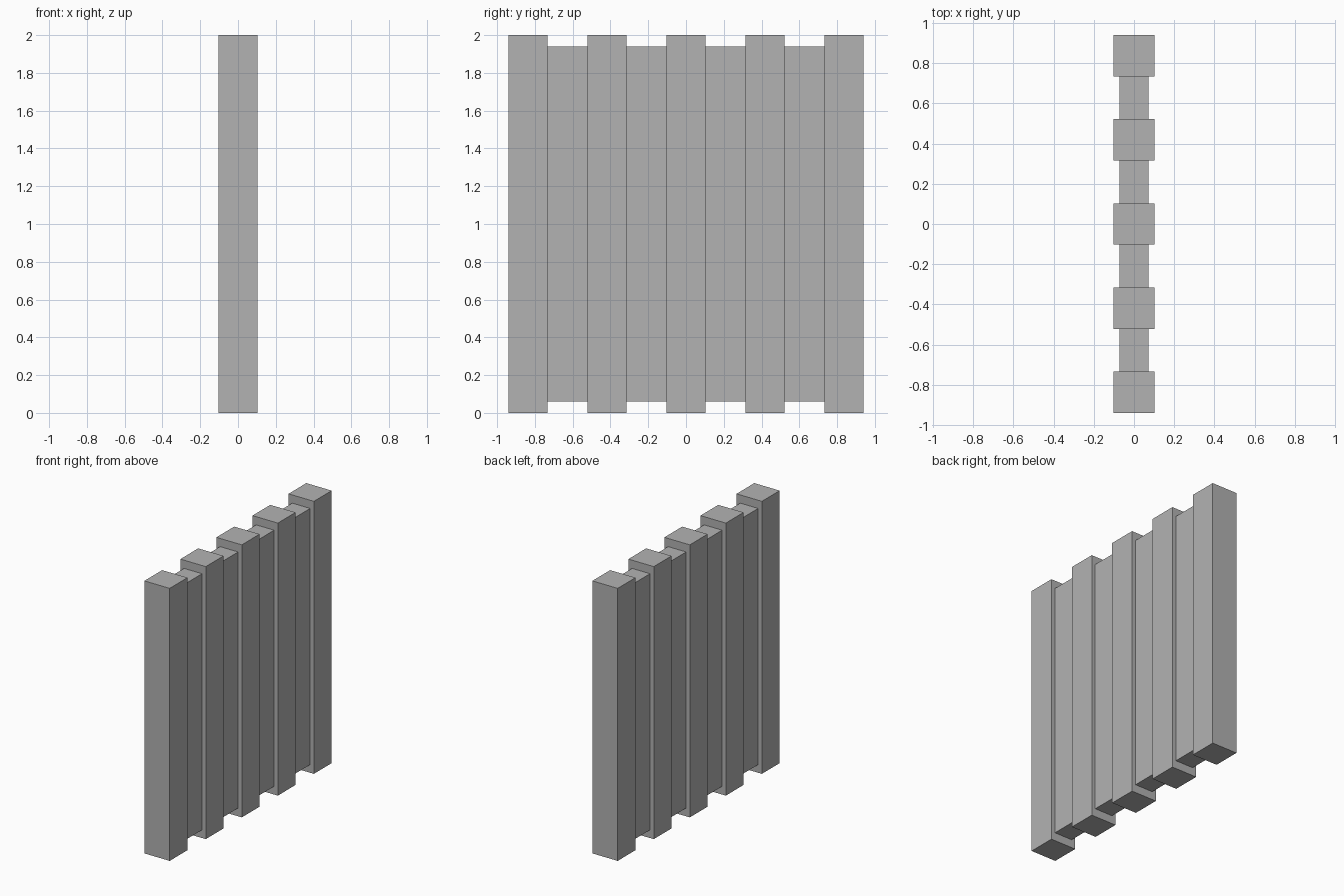
import bpy

if "Cube" in bpy.data.objects:
    bpy.data.objects.remove(bpy.data.objects["Cube"])

# Single plain grey
grey = bpy.data.materials.new("grey")
grey.diffuse_color = (0.448, 0.448, 0.448, 1)
grey.use_nodes = True
grey.node_tree.nodes["Principled BSDF"].inputs["Base Color"].default_value = grey.diffuse_color

HEIGHT = 2.0
POST = 0.206        # square post width
PITCH = 0.418       # post spacing
GAP = PITCH - POST  # panel length between posts


def box(name, size, centre):
    bpy.ops.mesh.primitive_cube_add(size=1, location=centre)
    ob = bpy.context.object
    ob.name = name
    ob.scale = size
    bpy.ops.object.transform_apply(location=False, rotation=False, scale=True)
    ob.data.materials.append(grey)


# Five tall square posts
for i in range(5):
    box(f"post_{i + 1}", (POST, POST, HEIGHT), (0, (i - 2) * PITCH, HEIGHT / 2))

# Four thinner, shorter panels between the posts
for i in range(4):
    box(f"panel_{i + 1}", (0.146, GAP, HEIGHT - 0.12), (0, (i - 1.5) * PITCH, HEIGHT / 2))
